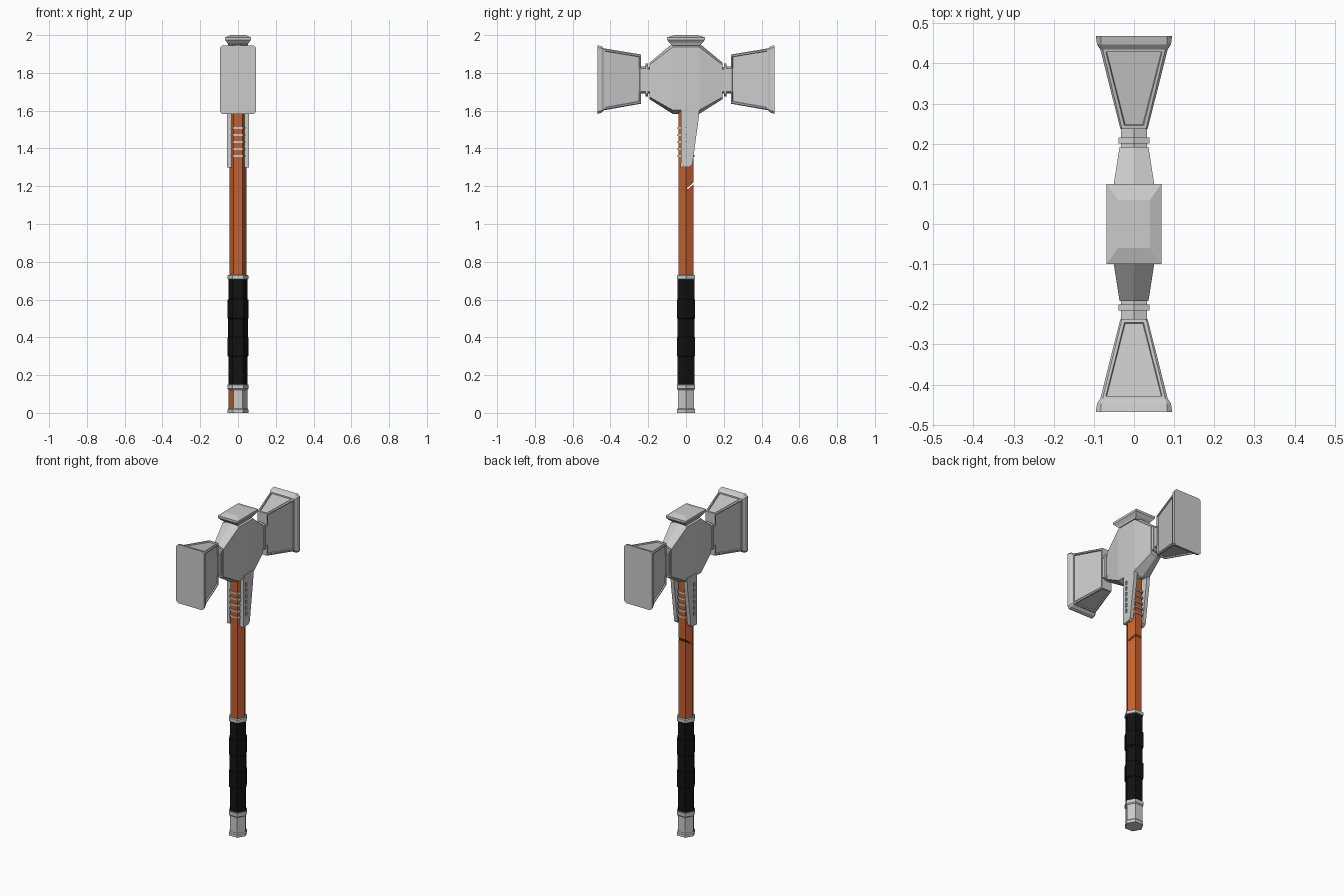
import bpy, bmesh
from math import cos, sin, pi, radians

if "Cube" in bpy.data.objects:
    bpy.data.objects.remove(bpy.data.objects["Cube"])


def material(name, color):
    m = bpy.data.materials.new(name)
    m.diffuse_color = (*color, 1)
    m.use_nodes = True
    m.node_tree.nodes["Principled BSDF"].inputs["Base Color"].default_value = m.diffuse_color
    return m


ORANGE = material("orange", (0.55, 0.12, 0.03))
BLACK = material("black", (0.006, 0.006, 0.006))


def loft(name, rings, mat=None, panels=()):
    """Skin equal-length rings of points; panels lists bands whose broad faces are recessed."""
    bm = bmesh.new()
    vs = [[bm.verts.new(p) for p in r] for r in rings]
    n, sunk = len(rings[0]), []
    bm.faces.new(vs[0])
    bm.faces.new(vs[-1])
    for k, (a, b) in enumerate(zip(vs, vs[1:])):
        for i in range(n):
            f = bm.faces.new((a[i], a[(i + 1) % n], b[(i + 1) % n], b[i]))
            if k in panels and i % 2 == 0:
                sunk.append(f)
    bmesh.ops.recalc_face_normals(bm, faces=bm.faces)
    if sunk:
        bmesh.ops.inset_individual(bm, faces=sunk, thickness=0.01, depth=0)
        bmesh.ops.inset_individual(bm, faces=sunk, thickness=0.003, depth=-0.007)
    me = bpy.data.meshes.new(name)
    bm.to_mesh(me)
    bm.free()
    ob = bpy.data.objects.new(name, me)
    bpy.context.collection.objects.link(ob)
    if mat:
        me.materials.append(mat)
    return ob


def hex_shaft(name, profile, mat=None):
    return loft(name, [[(r * cos(i * pi / 3), r * sin(i * pi / 3), z) for i in range(6)]
                       for z, r in profile], mat)


def block(y, hx, z0, z1, c):
    """Rectangle with cut corners, across y."""
    return [(-hx + c, y, z1), (hx - c, y, z1), (hx, y, z1 - c), (hx, y, z0 + c),
            (hx - c, y, z0), (-hx + c, y, z0), (-hx, y, z0 + c), (-hx, y, z1 - c)]


def ridged(y, hx, z0, z1, c):
    """Six-sided section with a ridge above and below, across y."""
    return [(0, y, z1), (hx, y, z1 - c), (hx, y, z0 + c),
            (0, y, z0), (-hx, y, z0 + c), (-hx, y, z1 - c)]


def cut(ob, cutter):
    cutter.hide_render = True
    cutter.hide_set(True)
    cutter.display_type = 'WIRE'
    m = ob.modifiers.new("cut", 'BOOLEAN')
    m.operation, m.solver, m.object = 'DIFFERENCE', 'EXACT', cutter


def box(name, size, loc):
    x, y, z = (s / 2 for s in size)
    ob = loft(name, [[(-x, -y, k), (x, -y, k), (x, y, k), (-x, y, k)] for k in (-z, z)])
    ob.location = loc
    return ob


# Handle with a slanted nick in its back
handle = hex_shaft("handle", [(0.01, 0.046), (1.62, 0.046)], ORANGE)
nick = box("nick_cutter", (0.2, 0.09, 0.008), (0, 0.04, 1.215))
nick.rotation_euler.x = radians(40)
cut(handle, nick)

# Pommel with one painted face, and collars
pommel = hex_shaft("pommel", [(0, 0.055), (0.018, 0.055), (0.024, 0.05), (0.122, 0.05),
                              (0.128, 0.056), (0.148, 0.056), (0.152, 0.05)])
pommel.data.materials.append(None)
pommel.data.materials.append(ORANGE)
for f in pommel.data.polygons:
    if f.normal.x < -0.8 and f.normal.y < -0.4 and 0.05 < f.center.z < 0.1:
        f.material_index = 1
hex_shaft("upper_collar", [(0.706, 0.05), (0.709, 0.056), (0.727, 0.056), (0.731, 0.05)])

# Wrapped grip with two thicker bands
hex_shaft("grip", [(0.145, 0.051), (0.298, 0.051), (0.302, 0.056), (0.398, 0.056),
                   (0.402, 0.052), (0.498, 0.052), (0.502, 0.056), (0.598, 0.056),
                   (0.602, 0.051), (0.707, 0.051)], BLACK)

# Binding rings below the head
for i in range(5):
    z = 1.36 + i * 0.037
    hex_shaft(f"binding_ring_{i + 1}", [(z - 0.005, 0.053), (z + 0.005, 0.053)])

# Slotted side straps
outline = [(-0.025, 1.62), (0.072, 1.62), (0.066, 1.55), (0.048, 1.42),
           (0.034, 1.315), (0.02, 1.303), (-0.028, 1.3)]
for side, s in (("right", 1), ("left", -1)):
    strap = loft(f"{side}_strap", [[(s * x, y, z) for y, z in outline] for x in (0.034, 0.057)])
    for i in range(6):
        cut(strap, box(f"{side}_slot_cutter_{i + 1}", (0.02, 0.012, 0.024),
                       (s * 0.06, 0, 1.375 + i * 0.036)))

# Head body, tapering to both ends
loft("head_body", [ridged(y, hx, z0, z1, c) for y, hx, z0, z1, c in
                   [(-0.192, 0.036, 1.66, 1.855, 0.012), (-0.07, 0.055, 1.583, 1.957, 0.02),
                    (0.07, 0.055, 1.583, 1.957, 0.02), (0.192, 0.036, 1.66, 1.855, 0.012)]])

# Top cap with a chamfered crown
loft("top_cap", [[(-x, -y, z), (x, -y, z), (x, y, z), (-x, y, z)] for x, y, z in
                 [(0.05, 0.07, 1.945), (0.055, 0.085, 1.957), (0.068, 0.1, 1.974),
                  (0.068, 0.1, 1.988), (0.04, 0.06, 2.0)]])

# Necks and hammer heads on both sides
for side, s in (("front", -1), ("back", 1)):
    loft(f"{side}_neck", [ridged(s * y, hx, z0, z1, 0.012) for y, hx, z0, z1 in
                          [(0.18, 0.033, 1.69, 1.83), (0.2, 0.033, 1.69, 1.83),
                           (0.2, 0.038, 1.675, 1.85), (0.215, 0.038, 1.675, 1.85),
                           (0.215, 0.033, 1.69, 1.835), (0.25, 0.033, 1.69, 1.835)]])
    loft(f"{side}_hammer", [block(s * y, hx, z0, z1, c) for y, hx, z0, z1, c in
                            [(0.237, 0.034, 1.637, 1.897, 0.004),
                             (0.435, 0.084, 1.602, 1.93, 0.006),
                             (0.447, 0.092, 1.59, 1.941, 0.01),
                             (0.468, 0.095, 1.583, 1.946, 0.012)]], panels=(0,))
